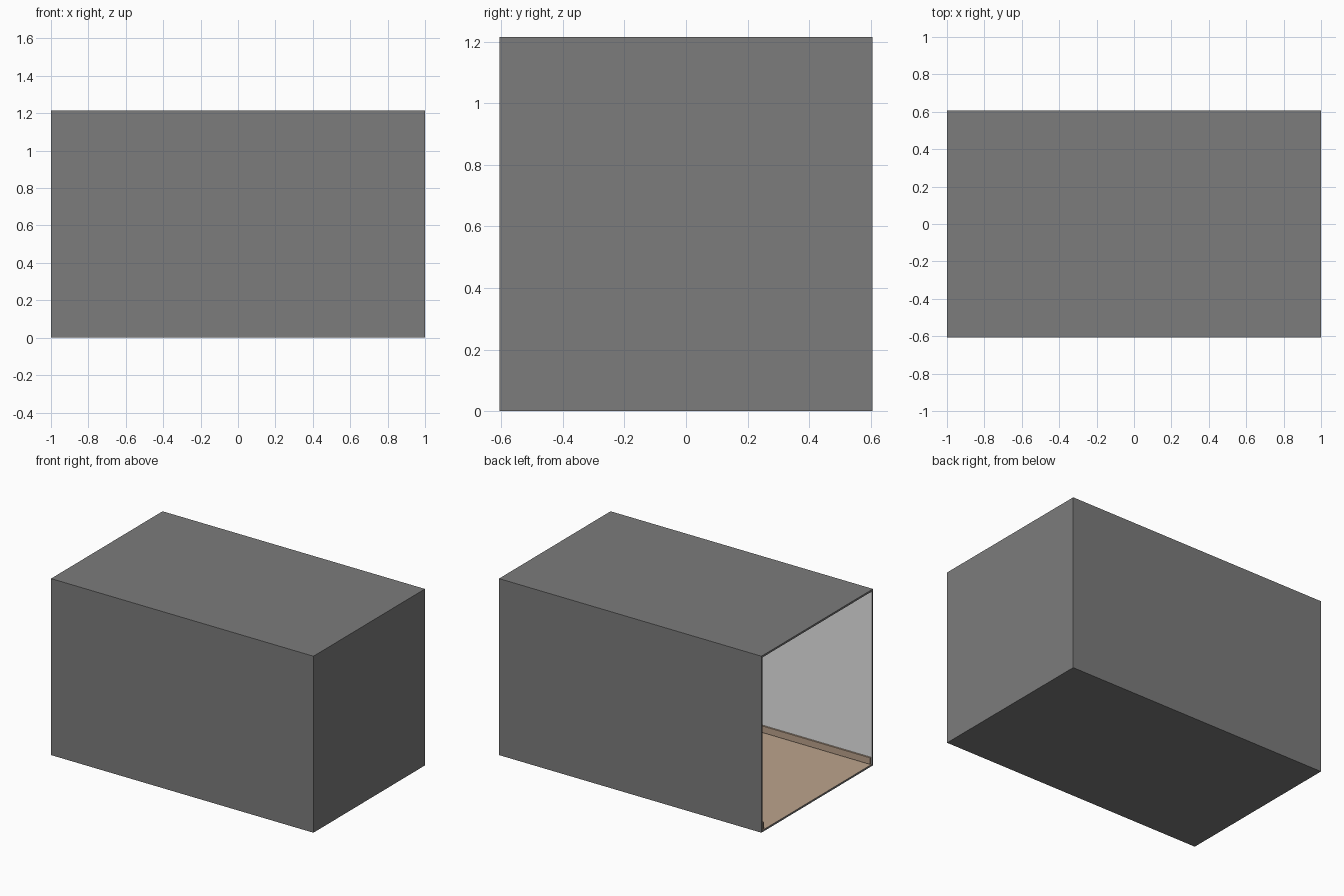
import bpy
import bmesh

if "Cube" in bpy.data.objects:
    bpy.data.objects.remove(bpy.data.objects["Cube"])

L, W, H = 2.0, 1.214, 1.216    # outer size
T = 0.018                      # wall thickness
SK_H, SK_T = 0.045, 0.012      # skirting board height and depth


def material(name, rgb):
    m = bpy.data.materials.new(name)
    m.diffuse_color = (*rgb, 1)
    m.use_nodes = True
    m.node_tree.nodes["Principled BSDF"].inputs["Base Color"].default_value = m.diffuse_color
    return m


shell_grey = material("dark grey shell", (0.2, 0.2, 0.2))
wall_paint = material("off white wall", (0.85, 0.85, 0.85))
wood = material("light brown wood", (0.5, 0.366, 0.266))


def add_object(name, bm, mats):
    mesh = bpy.data.meshes.new(name)
    bm.to_mesh(mesh)
    bm.free()
    for m in mats:
        mesh.materials.append(m)
    obj = bpy.data.objects.new(name, mesh)
    bpy.context.collection.objects.link(obj)
    return obj


def box(name, lo, hi, mat):
    bm = bmesh.new()
    bmesh.ops.create_cube(bm, size=1)
    for v in bm.verts:
        v.co = [lo[i] if v.co[i] < 0 else hi[i] for i in range(3)]
    return add_object(name, bm, [mat])


# Room shell: a box whose open end is inset and pushed inwards
bm = bmesh.new()
bmesh.ops.create_cube(bm, size=1)
for v in bm.verts:
    v.co = (v.co.x * L, v.co.y * W, (v.co.z + 0.5) * H)
opening = min(bm.faces, key=lambda f: f.calc_center_median().x)
bmesh.ops.inset_individual(bm, faces=[opening], thickness=T)
ret = bmesh.ops.extrude_discrete_faces(bm, faces=[opening])
inner = ret["faces"][0]
for v in inner.verts:
    v.co.x = L / 2 - T
bm.normal_update()
# Inside faces are painted, except the wooden floor
for f in bm.faces:
    c = f.calc_center_median()
    if abs(c.x) < L / 2 - 1e-4 and abs(c.y) < W / 2 - 1e-4 and 1e-4 < c.z < H - 1e-4:
        f.material_index = 2 if f.normal.z > 0.9 else 1
add_object("room_shell", bm, [shell_grey, wall_paint, wood])

# Skirting boards along both long walls and the closed end
yi, xi = W / 2 - T, L / 2 - T
for side, name in ((-1, "front_skirting"), (1, "back_skirting")):
    y0, y1 = sorted((side * yi, side * (yi - SK_T)))
    box(name, (-L / 2 + 0.001, y0, T), (xi, y1, T + SK_H), wood)
box("end_skirting", (xi - SK_T, -yi + SK_T, T), (xi, yi - SK_T, T + SK_H), wood)
